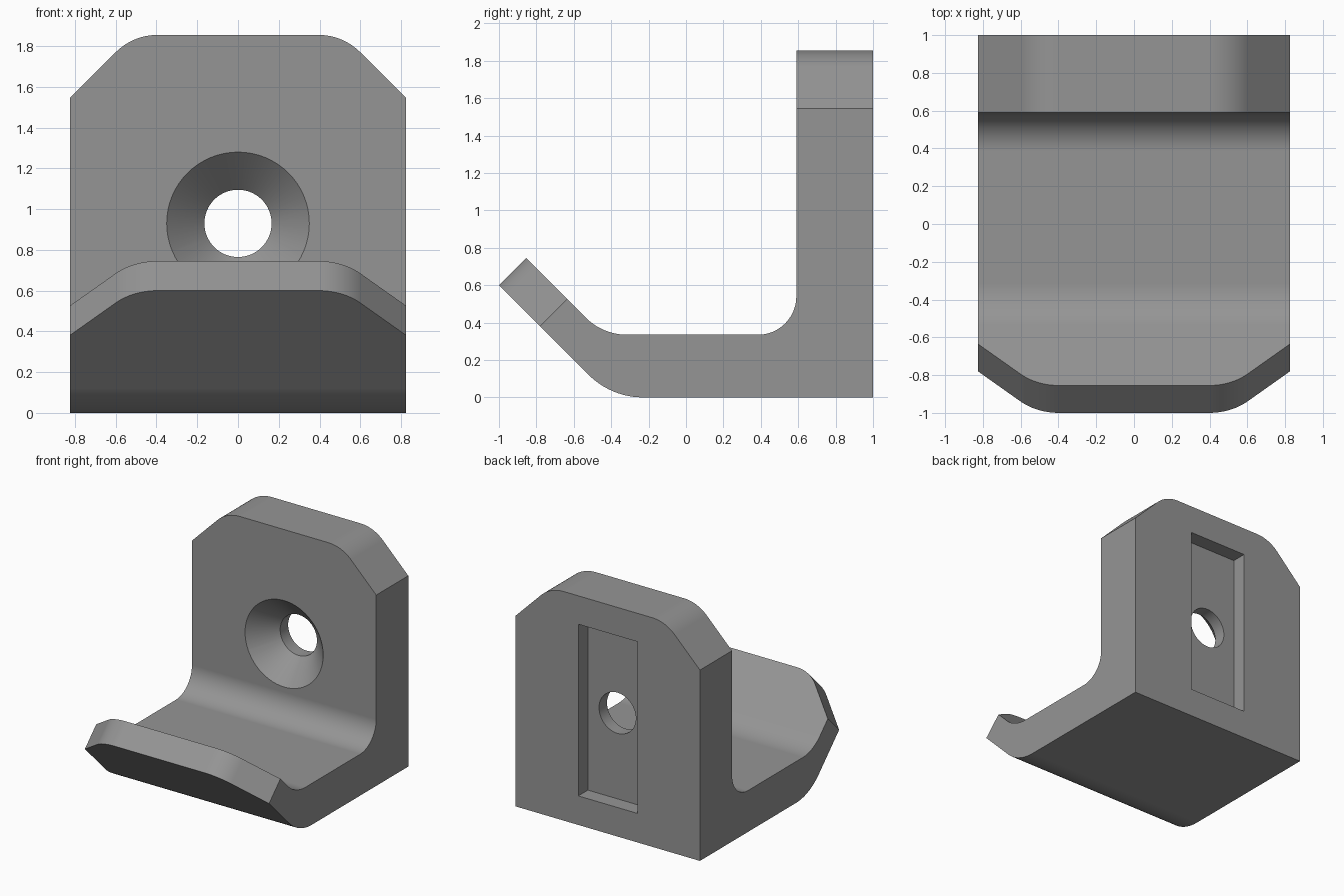
import bpy, bmesh, math
from mathutils import Matrix, Vector

if "Cube" in bpy.data.objects:
    bpy.data.objects.remove(bpy.data.objects["Cube"])

HALF_W = 0.825
HEIGHT = 1.855


def fillet(prev, corner, nxt, t, steps=12):
    """Arc points rounding a corner, t = distance from corner to tangent points."""
    prev, corner, nxt = Vector(prev), Vector(corner), Vector(nxt)
    d1, d2 = (prev - corner).normalized(), (nxt - corner).normalized()
    half = d1.angle(d2) / 2
    r = t * math.tan(half)
    centre = corner + (d1 + d2).normalized() * (t / math.cos(half))
    a, b = corner + d1 * t - centre, corner + d2 * t - centre
    sweep = math.pi - 2 * half
    return [centre + (a * math.sin(sweep * (1 - i / steps))
                      + b * math.sin(sweep * i / steps)) / math.sin(sweep)
            for i in range(steps + 1)]


def prism(name, pts, lo, hi, matrix):
    """Extrude a 2D outline from lo to hi along local z, then place by matrix."""
    bm = bmesh.new()
    face = bm.faces.new([bm.verts.new((p[0], p[1], lo)) for p in pts])
    top = bmesh.ops.extrude_face_region(bm, geom=[face])["geom"]
    bmesh.ops.translate(bm, vec=(0, 0, hi - lo),
                        verts=[g for g in top if isinstance(g, bmesh.types.BMVert)])
    bm.transform(matrix)
    return finish(name, bm)


def finish(name, bm):
    bmesh.ops.recalc_face_normals(bm, faces=bm.faces)
    me = bpy.data.meshes.new(name)
    bm.to_mesh(me)
    bm.free()
    ob = bpy.data.objects.new(name, me)
    bpy.context.collection.objects.link(ob)
    return ob


def frame(u, v, w, origin=(0, 0, 0)):
    """Matrix with columns u, v, w and an origin."""
    return Matrix((u, v, w)).transposed().to_4x4().copy() if origin == (0, 0, 0) else \
        Matrix.Translation(origin) @ Matrix((u, v, w)).transposed().to_4x4()


# Hook body: side profile (y, z) extruded across x
tip_out, tip_in = (-1.0, 0.6), (-0.855, 0.745)
bend_out, bend_in = (-0.4, 0.0), (-0.445, 0.335)
back_in = (0.59, 0.335)
profile = [(1, 0), (1, HEIGHT), (0.59, HEIGHT)]
profile += fillet((0.59, HEIGHT), back_in, bend_in, 0.205)
profile += fillet(back_in, bend_in, tip_in, 0.13)
profile += [tip_in, tip_out]
profile += fillet(tip_out, bend_out, (1, 0), 0.17)
hook = prism("wall_hook", profile, -HALF_W, HALF_W,
             frame((0, 1, 0), (0, 0, 1), (1, 0, 0)))

# Corner cutters: chamfer of 0.31 with a rounded inner end
corner = (HALF_W - 0.31, 0)
end = (HALF_W, -0.31)
clip = fillet((0, 0), corner, end, 0.12)
clip += [Vector(end), Vector((HALF_W + 0.1, -0.41)),
         Vector((HALF_W + 0.1, 0.1)), Vector((0.395, 0.1))]
s = math.sqrt(0.5)
cutters = []
for side in (1, -1):
    outline = [(side * p.x, p.y) for p in clip]
    cutters.append(prism("back_corner_cutter", outline, 0.5, 1.1,
                         frame((1, 0, 0), (0, 0, 1), (0, 1, 0), (0, 0, HEIGHT))))
    cutters.append(prism("lip_corner_cutter", outline, -0.1, 0.3,
                         frame((1, 0, 0), (0, -s, s), (0, s, s), (0, -1.0, 0.6))))

# Countersunk screw hole, revolved about y as stacked rings
bm = bmesh.new()
rings = []
N = 64
for y, r in ((0.54, 0.40), (0.775, 0.165), (1.1, 0.165)):
    rings.append([bm.verts.new((r * math.cos(2 * math.pi * i / N), y,
                                0.93 + r * math.sin(2 * math.pi * i / N)))
                  for i in range(N)])
for a, b in zip(rings, rings[1:]):
    for i in range(N):
        j = (i + 1) % N
        bm.faces.new((a[i], a[j], b[j], b[i]))
bm.faces.new(rings[0])
bm.faces.new(rings[-1])
cutters.append(finish("screw_hole_cutter", bm))

# Rectangular pocket in the rear face
cutters.append(prism("pocket_cutter",
                     [(-0.265, 0.235), (0.265, 0.235), (0.265, 1.625), (-0.265, 1.625)],
                     0.877, 1.1, frame((1, 0, 0), (0, 0, 1), (0, 1, 0))))

# Apply all cuts
bpy.context.view_layer.objects.active = hook
hook.select_set(True)
for c in cutters:
    m = hook.modifiers.new("cut", "BOOLEAN")
    m.operation, m.solver, m.object = "DIFFERENCE", "EXACT", c
    bpy.ops.object.modifier_apply(modifier=m.name)
    bpy.data.objects.remove(c)

# Smooth arcs with crisp edges
bpy.ops.object.shade_smooth_by_angle(angle=math.radians(30))
wn = hook.modifiers.new("weighted_normals", "WEIGHTED_NORMAL")
wn.keep_sharp = True

# Plain grey finish
grey = bpy.data.materials.new("grey")
grey.diffuse_color = (0.3, 0.3, 0.3, 1)
grey.use_nodes = True
grey.node_tree.nodes["Principled BSDF"].inputs["Base Color"].default_value = grey.diffuse_color
hook.data.materials.clear()
hook.data.materials.append(grey)
